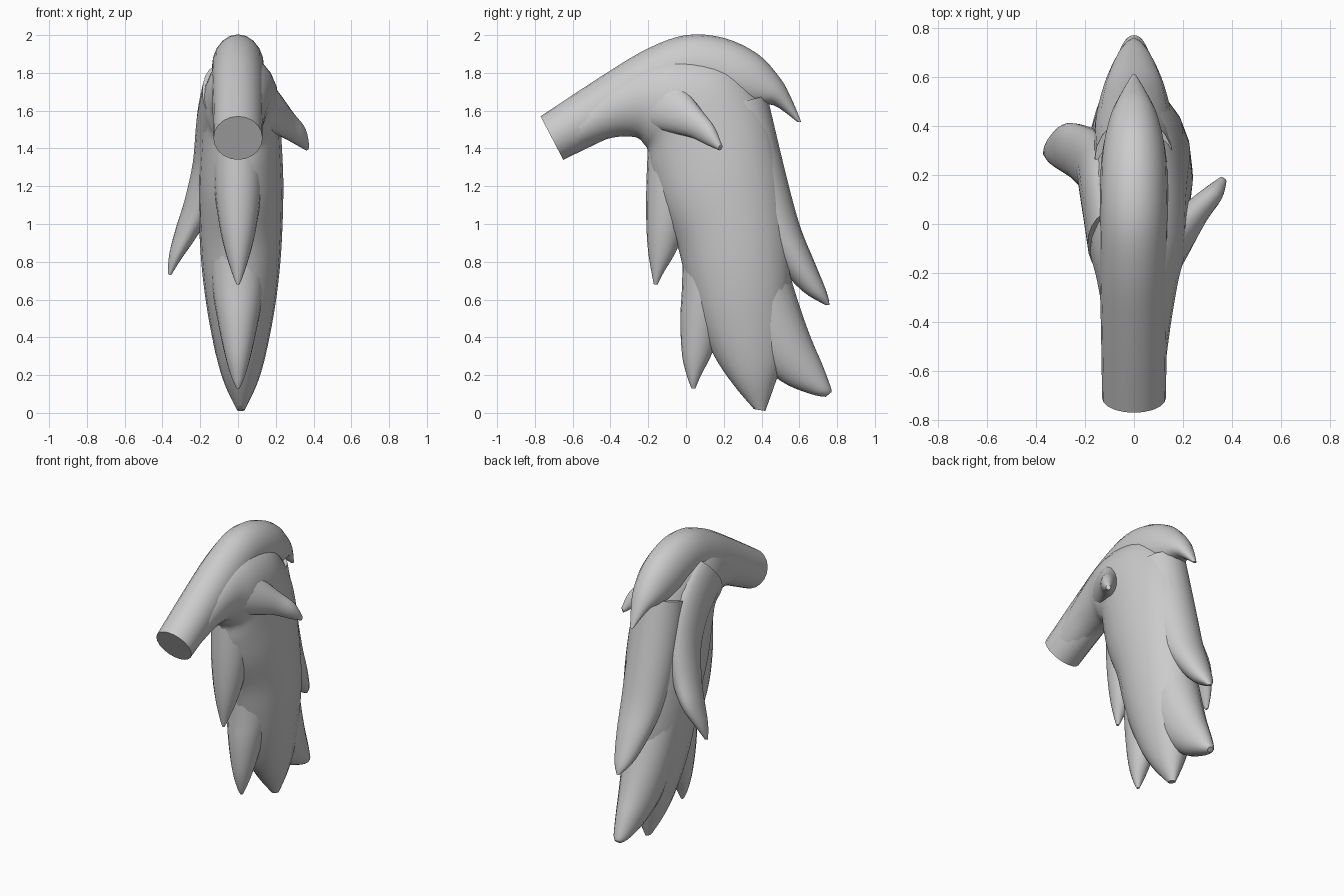
import bpy, bmesh, math
from mathutils import Vector

SIDES, STEPS = 20, 4
hair = bpy.data.materials.new("hair_grey")
hair.diffuse_color = (0.6, 0.6, 0.6, 1)


def spline(p0, p1, p2, p3, t):
    return 0.5 * (2 * p1 + (p2 - p0) * t + (2 * p0 - 5 * p1 + 4 * p2 - p3) * t * t
                  + (3 * p1 - p0 - 3 * p2 + p3) * t ** 3)


def lock(name, stations):
    """Loft an oval lock; each station is inner edge, outer edge, half width."""
    st = [(Vector(a), Vector(b), w) for a, b, w in stations]
    n = len(st)
    fine = []
    for i in range(n - 1):
        q = [st[max(0, min(n - 1, i + k))] for k in (-1, 0, 1, 2)]
        for s in range(STEPS):
            fine.append([spline(*[p[c] for p in q], s / STEPS) for c in range(3)])
    fine.append(st[-1])
    mids = [(a + b) / 2 for a, b, w in fine]
    bm = bmesh.new()
    rings = []
    for i, (a, b, w) in enumerate(fine):
        along = mids[min(i + 1, len(mids) - 1)] - mids[max(i - 1, 0)]
        across = along.cross(b - a).normalized() * max(w, 0.005)
        rings.append([bm.verts.new(mids[i] + (b - a) / 2 * math.cos(t) + across * math.sin(t))
                      for t in (2 * math.pi * k / SIDES for k in range(SIDES))])
    for r, s in zip(rings, rings[1:]):
        for k in range(SIDES):
            m = (k + 1) % SIDES
            bm.faces.new((r[k], r[m], s[m], s[k]))
    bm.faces.new(rings[0])
    bm.faces.new(rings[-1])
    bmesh.ops.recalc_face_normals(bm, faces=bm.faces)
    me = bpy.data.meshes.new(name)
    bm.to_mesh(me)
    bm.free()
    me.materials.append(hair)
    ob = bpy.data.objects.new(name, me)
    bpy.context.collection.objects.link(ob)
    bpy.context.view_layer.objects.active = ob
    ob.select_set(True)
    bpy.ops.object.shade_smooth_by_angle(angle=math.radians(45))
    ob.select_set(False)


def centre_lock(name, rows, x=0.0):
    """Lock in the middle plane: rows of inner y, z, outer y, z, half width."""
    lock(name, [((x, a, b), (x, c, d), w) for a, b, c, d, w in rows])


# Stem running over the crown into the short top lock
centre_lock("stem_and_top_lock", [
    (-.65, 1.34, -.77, 1.57, .13), (-.41, 1.455, -.42, 1.80, .135),
    (-.2, 1.55, -.2, 1.93, .14), (0, 1.65, 0, 2.0, .138),
    (.1, 1.65, .2, 1.985, .138), (.2, 1.62, .38, 1.9, .13),
    (.34, 1.62, .5, 1.77, .10), (.46, 1.63, .56, 1.66, .06),
    (.59, 1.54, .61, 1.54, .012)])

# Main mass of hair, falling to the lowest tip
centre_lock("main_body", [
    (-.58, 1.39, -.62, 1.6, .11), (-.4, 1.455, -.42, 1.75, .135),
    (-.27, 1.46, -.2, 1.87, .165), (-.22, 1.42, 0, 1.9, .195),
    (-.2, 1.38, .25, 1.84, .205), (-.19, 1.28, .42, 1.62, .215),
    (-.14, 1.1, .5, 1.35, .225), (-.05, .9, .54, 1.05, .22),
    (.0, .7, .56, .8, .205), (.06, .5, .55, .55, .175),
    (.15, .3, .52, .3, .13), (.25, .15, .47, .15, .085),
    (.36, .02, .42, .01, .02)], 0.015)

# Front and back locks
centre_lock("front_upper_lock", [
    (-.2, 1.45, .1, 1.5, .135), (-.21, 1.2, .05, 1.2, .125),
    (-.21, 1.0, 0, 1.0, .1), (-.2, .85, -.05, .86, .068),
    (-.18, .73, -.12, .74, .03), (-.17, .68, -.15, .68, .008)])
centre_lock("front_lower_lock", [
    (-.02, 1.0, .3, 1.0, .15), (-.02, .7, .25, .7, .14),
    (-.03, .5, .2, .5, .11), (-.02, .3, .14, .32, .07),
    (.01, .18, .08, .2, .035), (.03, .13, .05, .13, .008)])
centre_lock("back_upper_lock", [
    (.1, 1.6, .43, 1.68, .16), (.2, 1.3, .52, 1.3, .165),
    (.3, 1.05, .6, 1.0, .15), (.46, .82, .68, .8, .115),
    (.61, .65, .745, .64, .065), (.74, .57, .76, .57, .012)])
centre_lock("back_lower_lock", [
    (.1, 1.0, .5, .9, .19), (.2, .6, .59, .6, .165),
    (.33, .33, .66, .4, .13), (.5, .17, .72, .26, .09),
    (.66, .1, .765, .14, .05), (.74, .085, .77, .11, .02)])

# Side locks, one short and one long
lock("right_side_lock", [
    ((.08, -.28, 1.52), (.08, -.08, 1.82), .09),
    ((.16, -.12, 1.49), (.18, -.0, 1.71), .075),
    ((.24, .02, 1.46), (.27, .08, 1.6), .055),
    ((.31, .11, 1.42), (.34, .14, 1.52), .04),
    ((.36, .18, 1.39), (.37, .185, 1.42), .015)])
lock("left_side_lock", [
    ((-.1, -.2, 1.55), (-.1, .05, 1.84), .09),
    ((-.13, 0, 1.4), (-.13, .25, 1.68), .09),
    ((-.15, .1, 1.25), (-.15, .36, 1.38), .09),
    ((-.2, .16, 1.08), (-.21, .4, 1.14), .08),
    ((-.26, .2, .95), (-.28, .41, .98), .06),
    ((-.325, .24, .82), (-.335, .36, .85), .035),
    ((-.36, .28, .73), (-.365, .3, .74), .01)])
